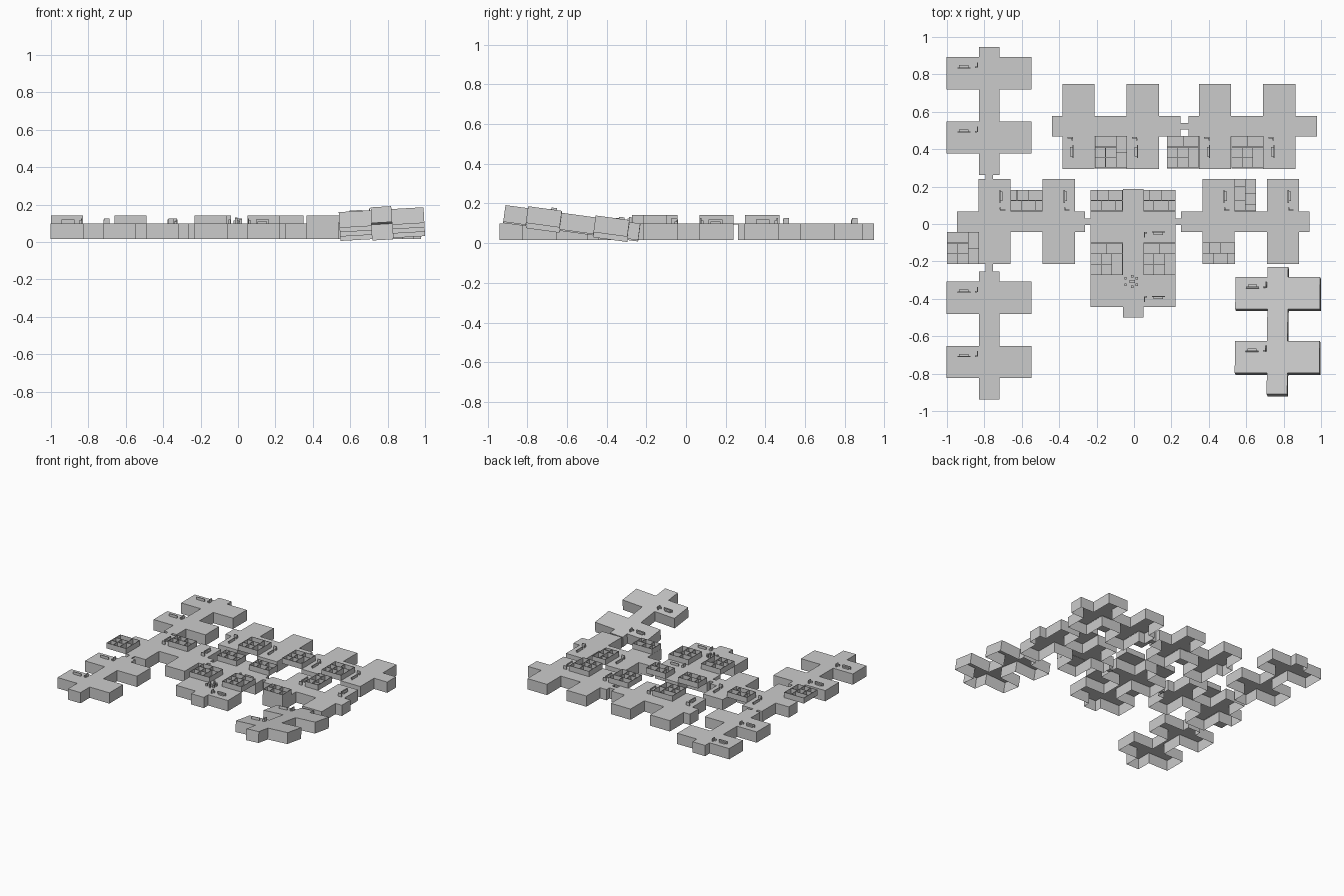
import bpy, bmesh
from math import radians
from mathutils import Matrix, Vector

if "Cube" in bpy.data.objects:
    bpy.data.objects.remove(bpy.data.objects["Cube"])

TOP, DEPTH, RACK_H, T = 0.10, 0.085, 0.042, 0.003


def make_object(name, bm, loc=(0, 0, 0), rot=(0, 0, 0)):
    bmesh.ops.recalc_face_normals(bm, faces=bm.faces)
    me = bpy.data.meshes.new(name)
    bm.to_mesh(me)
    bm.free()
    ob = bpy.data.objects.new(name, me)
    ob.location = loc
    ob.rotation_euler = [radians(a) for a in rot]
    bpy.context.collection.objects.link(ob)
    return ob


def add_box(bm, x0, x1, y0, y1, z0, z1):
    m = Matrix.LocRotScale(Vector(((x0 + x1) / 2, (y0 + y1) / 2, (z0 + z1) / 2)), None,
                           Vector((x1 - x0, y1 - y0, z1 - z0)))
    bmesh.ops.create_cube(bm, size=1, matrix=m)


# double-cross platform: top plate and skirt walls, open underneath
def platform(name, loc, rot):
    bm = bmesh.new()
    s, a, b0, b1 = 0.055, 0.227, 0.086, 0.258
    right = [(s, -0.373), (s, -b1), (a, -b1), (a, -b0), (s, -b0),
             (s, b0), (a, b0), (a, b1), (s, b1), (s, 0.313)]
    outline = right + [(-x, y) for x, y in reversed(right)]
    lid = bm.faces.new([bm.verts.new((x, y, 0)) for x, y in outline])
    res = bmesh.ops.extrude_edge_only(bm, edges=list(lid.edges))
    low = [v for v in res["geom"] if isinstance(v, bmesh.types.BMVert)]
    bmesh.ops.translate(bm, vec=(0, 0, -DEPTH), verts=low)
    make_object(name, bm, loc, rot)

    # bench and small stand on each left arm
    bm = bmesh.new()
    for y in (-0.172, 0.172):
        add_box(bm, -0.170, -0.100, y + 0.026, y + 0.032, 0, 0.02)
        add_box(bm, -0.160, -0.110, y + 0.032, y + 0.044, 0, 0.01)
        add_box(bm, -0.065, -0.058, y + 0.030, y + 0.058, 0, 0.026)
        add_box(bm, -0.075, -0.065, y + 0.028, y + 0.036, 0, 0.014)
    make_object(name + "_furniture", bm, loc, rot)


# low partitioned room: floor, rim walls and inner partitions (0..1 coordinates)
LARGE = [(0, .66, 1, .66), (0, .33, .66, .33), (.33, .33, .33, .66),
         (.66, 0, .66, .66), (.33, 0, .33, .33), (.5, .66, .5, 1)]
SMALL = [(0, .5, 1, .5), (.33, 0, .33, .5), (.55, .5, .55, 1), (.78, 0, .78, .5),
         (.2, .5, .2, 1)]
RIM = [(0, 0, 1, 0), (0, 1, 1, 1), (0, 0, 0, 1), (1, 0, 1, 1)]


def room(name, x0, y0, w, d, walls, swap=False):
    bm = bmesh.new()
    add_box(bm, x0, x0 + w, y0, y0 + d, TOP - 0.002, TOP + 0.002)
    for seg in RIM + walls:
        a, b, c, e = (seg[1], seg[0], seg[3], seg[2]) if swap else seg
        xs = [min(max(x0 + u * w, x0 + T / 2), x0 + w - T / 2) for u in (a, c)]
        ys = [min(max(y0 + v * d, y0 + T / 2), y0 + d - T / 2) for v in (b, e)]
        add_box(bm, xs[0] - T / 2, xs[1] + T / 2, ys[0] - T / 2, ys[1] + T / 2,
                TOP, TOP + RACK_H)
    make_object(name, bm)


platforms = {
    "back_left": ((-0.775, 0.634), 0),
    "front_left": ((-0.775, -0.566), 0),
    "center": ((-0.005, -0.186), 180),
    "middle_left": ((-0.574, 0.013), -90),
    "middle_right": ((0.624, 0.013), -90),
    "back_center": ((-0.125, 0.522), 90),
    "back_right": ((0.605, 0.522), 90),
}
for key, (p, ang) in platforms.items():
    platform("platform_" + key, (*p, TOP), (0, 0, ang))
# tilted ramp platform
platform("platform_tilted", (0.767, -0.55 + 0.01, 0.138), (-7.8, -3.3, 0))

# large rooms fill the gaps between arms
for i, (x, y, sw) in enumerate([(-1.0, -0.215, True), (-0.232, -0.272, False),
                                (0.05, -0.272, False), (-0.209, 0.298, True),
                                (0.177, 0.298, False), (0.521, 0.298, False)]):
    room(f"large_room_{i}", x, y, 0.172, 0.172, LARGE, sw)
# small rooms
for i, (x, y) in enumerate([(-0.66, 0.068), (-0.232, 0.068), (0.05, 0.068), (0.367, -0.214)]):
    room(f"small_room_{i}", x, y, 0.172, 0.115, SMALL)
room("small_room_side", 0.538, 0.068, 0.115, 0.172, SMALL, True)

# narrow link tongues between platforms
bm = bmesh.new()
for x0, x1, y0, y1 in [(-0.795, -0.755, 0.238, 0.262), (-0.795, -0.755, -0.254, -0.214)]:
    add_box(bm, x0, x1, y0, y1, TOP - 0.006, TOP)
for x0, x1, y0, y1 in [(-0.262, -0.231, -0.005, 0.03), (0.221, 0.252, -0.005, 0.03),
                       (0.247, 0.293, 0.505, 0.54)]:
    add_box(bm, x0, x1, y0, y1, TOP - DEPTH, TOP)
make_object("link_tongues", bm)

# table and stools in the center
bm = bmesh.new()
for x, y, h in [(-0.045, -0.29, .02), (-0.01, -0.28, .032), (0.015, -0.29, .025),
                (-0.045, -0.325, .02), (-0.01, -0.335, .025), (0.015, -0.325, .02)]:
    add_box(bm, x - .006, x + .006, y - .006, y + .006, TOP, TOP + h)
add_box(bm, -0.025, 0.005, -0.315, -0.30, TOP, TOP + 0.015)
make_object("center_table_and_stools", bm)
